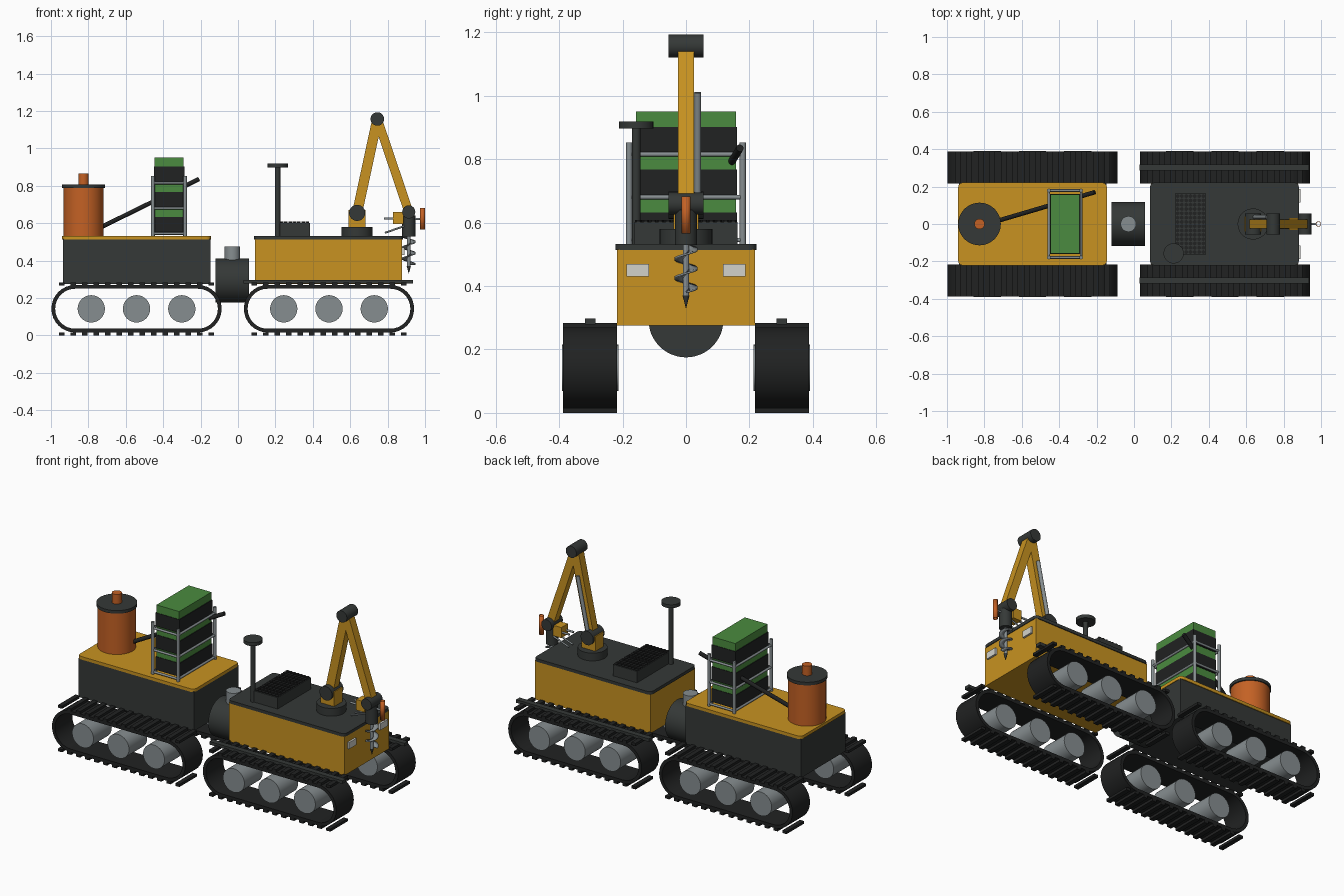
import bpy, bmesh, math
from mathutils import Vector

if "Cube" in bpy.data.objects:
    bpy.data.objects.remove(bpy.data.objects["Cube"])

def mat(name, r, g, b):
    m = bpy.data.materials.new(name)
    m.diffuse_color = (r, g, b, 1)
    m.use_nodes = True
    m.node_tree.nodes["Principled BSDF"].inputs["Base Color"].default_value = m.diffuse_color
    return m

YELLOW = mat("yellow_paint", 0.58, 0.29, 0.015)
DARK = mat("dark_metal", 0.035, 0.04, 0.038)
BLACK = mat("rubber", 0.015, 0.016, 0.016)
ORANGE = mat("orange_paint", 0.55, 0.12, 0.018)
GREEN = mat("green_plants", 0.07, 0.26, 0.05)
STEEL = mat("steel", 0.24, 0.27, 0.28)
LAMP = mat("lamp_glass", 0.65, 0.65, 0.6)

def finish(bm, name, m, smooth=True):
    bmesh.ops.recalc_face_normals(bm, faces=bm.faces)
    me = bpy.data.meshes.new(name)
    bm.to_mesh(me)
    bm.free()
    ob = bpy.data.objects.new(name, me)
    bpy.context.collection.objects.link(ob)
    me.materials.append(m)
    if smooth:
        bpy.ops.object.select_all(action='DESELECT')
        ob.select_set(True)
        bpy.context.view_layer.objects.active = ob
        bpy.ops.object.shade_smooth_by_angle(angle=math.radians(35))
    return ob

def add_box(bm, x0, x1, y0, y1, z0, z1):
    verts = bmesh.ops.create_cube(bm, size=1)["verts"]
    for v in verts:
        v.co = ((x0 + x1) / 2 + v.co.x * (x1 - x0), (y0 + y1) / 2 + v.co.y * (y1 - y0),
                (z0 + z1) / 2 + v.co.z * (z1 - z0))
    return verts

def box(name, m, x0, x1, y0, y1, z0, z1, corner=0):
    bm = bmesh.new()
    add_box(bm, x0, x1, y0, y1, z0, z1)
    if corner:
        edges = [e for e in bm.edges if abs(e.verts[0].co.z - e.verts[1].co.z) > 1e-4]
        bmesh.ops.bevel(bm, geom=edges, offset=corner, segments=3, profile=0.5, affect='EDGES')
    return finish(bm, name, m, corner > 0)

def add_rod(bm, a, b, r, r2=None, n=24, caps=True):
    a, b = Vector(a), Vector(b)
    verts = bmesh.ops.create_cone(bm, cap_ends=caps, segments=n, radius1=r,
                                  radius2=r if r2 is None else r2, depth=(b - a).length)["verts"]
    q = Vector((0, 0, 1)).rotation_difference(b - a)
    for v in verts:
        v.co = q @ v.co + (a + b) / 2

def rod(name, m, a, b, r, r2=None, n=32, caps=True):
    bm = bmesh.new()
    add_rod(bm, a, b, r, r2, n, caps)
    return finish(bm, name, m)

def beam(name, m, a, b, width, depth):
    # square bar in the xz plane from a to b, given as (x, z)
    a, b = Vector((a[0], 0, a[1])), Vector((b[0], 0, b[1]))
    bm = bmesh.new()
    verts = add_box(bm, -width / 2, width / 2, -depth / 2, depth / 2, 0, (b - a).length)
    q = Vector((0, 0, 1)).rotation_difference(b - a)
    for v in verts:
        v.co = q @ v.co + a
    return finish(bm, name, m, False)

def belt(name, cx, cy):
    # hollow stadium loop
    bm = bmesh.new()
    cz, flat, n = 0.1425, 0.328, 16
    def loop(r, y):
        out = []
        for side in (1, -1):
            for i in range(n + 1):
                a = -math.pi / 2 + math.pi * i / n
                out.append(bm.verts.new((cx + side * (flat + r * math.cos(a)), y, cz + side * r * math.sin(a))))
        return out
    rings = [loop(0.127, cy - 0.085), loop(0.127, cy + 0.085), loop(0.107, cy + 0.085), loop(0.107, cy - 0.085)]
    for k in range(4):
        p, q = rings[k], rings[(k + 1) % 4]
        for i in range(len(p)):
            j = (i + 1) % len(p)
            bm.faces.new((p[i], p[j], q[j], q[i]))
    return finish(bm, name, BLACK)

# Tracks, cleats and wheels for both units
for unit, cx in (("rear", -0.5425), ("front", 0.4865)):
    for side, s in (("left", 1), ("right", -1)):
        cy = 0.302 * s
        belt(f"{unit}_{side}_track_belt", cx, cy)
        bm = bmesh.new()
        for i in range(14):
            x = cx - 0.4 + 0.8 * i / 13
            for z in (0, 0.268):
                add_box(bm, x - 0.014, x + 0.014, cy - 0.085, cy + 0.085, z, z + 0.016)
        finish(bm, f"{unit}_{side}_track_cleats", BLACK, False)
        for i in (-1, 0, 1):
            x = cx + 0.242 * i
            rod(f"{unit}_{side}_wheel_{i + 2}", STEEL, (x, cy - 0.089, 0.142), (x, cy + 0.089, 0.142), 0.073)
        if unit == "front":
            box(f"{side}_track_rail", DARK, 0.03, 0.935, cy - 0.017, cy + 0.017, 0.278, 0.297)

# Bodies, decks and headlights
box("rear_body", DARK, -0.935, -0.148, -0.217, 0.217, 0.275, 0.515)
box("rear_deck", YELLOW, -0.94, -0.145, -0.222, 0.222, 0.513, 0.532, 0.025)
box("front_body", YELLOW, 0.09, 0.878, -0.217, 0.217, 0.275, 0.515)
box("front_deck", DARK, 0.085, 0.882, -0.222, 0.222, 0.513, 0.532, 0.025)
for s in (-1, 1):
    box("headlight", LAMP, 0.87, 0.89, 0.152 * s - 0.036, 0.152 * s + 0.036, 0.43, 0.47)

# Articulated joint between the units
rod("joint_drum", DARK, (-0.12, 0, 0.293), (0.06, 0, 0.293), 0.118, n=48)
rod("joint_pin", STEEL, (-0.03, 0, 0.2), (-0.03, 0, 0.475), 0.042)

# Orange tank with lid, cap and feed pipe
rod("tank", ORANGE, (-0.826, 0, 0.53), (-0.826, 0, 0.79), 0.107, n=48)
rod("tank_lid", DARK, (-0.826, 0, 0.787), (-0.826, 0, 0.806), 0.114, n=48)
rod("tank_cap", ORANGE, (-0.826, 0, 0.805), (-0.826, 0, 0.865), 0.028)
rod("feed_pipe", BLACK, (-0.76, 0.008, 0.565), (-0.21, 0.17, 0.835), 0.012, n=16)

# Seedling rack: three trays in a tube frame
bm = bmesh.new()
xs, ys = (-0.455, -0.283), (-0.179, 0.179)
for x in xs:
    for y in ys:
        add_rod(bm, (x, y, 0.53), (x, y, 0.853), 0.01, n=12)
for z in (0.545, 0.68, 0.815):
    for x in xs:
        add_rod(bm, (x, ys[0], z), (x, ys[1], z), 0.007, n=12)
    for y in ys:
        add_rod(bm, (xs[0], y, z), (xs[1], y, z), 0.007, n=12)
finish(bm, "rack_frame", STEEL)
for i in range(3):
    z = 0.55 + 0.135 * i
    box(f"tray_{i + 1}", BLACK, -0.45, -0.287, -0.16, 0.16, z, z + 0.082)
    box(f"seedlings_{i + 1}", GREEN, -0.446, -0.291, -0.157, 0.157, z + 0.082, z + 0.13)

# Sensor mast and vent box
rod("sensor_mast", DARK, (0.212, -0.157, 0.53), (0.212, -0.157, 0.9), 0.014, n=20)
rod("sensor_head", DARK, (0.212, -0.157, 0.897), (0.212, -0.157, 0.918), 0.054)
box("vent_box", DARK, 0.22, 0.384, -0.163, 0.163, 0.53, 0.602)
bm = bmesh.new()
for i in range(7):
    for j in range(14):
        x, y = 0.233 + 0.023 * i, -0.15 + 0.023 * j
        add_rod(bm, (x, y, 0.6), (x, y, 0.608), 0.011, n=6)
finish(bm, "vent_mesh", BLACK, False)

# Arm: turntable, pedestal, two booms, three pivots and a ram
S, E, W = (0.637, 0.655), (0.745, 1.157), (0.913, 0.66)
rod("turntable", DARK, (S[0], 0, 0.53), (S[0], 0, 0.58), 0.083, n=40)
box("pedestal", YELLOW, 0.59, 0.683, -0.04, 0.04, 0.578, 0.67)
beam("lower_boom", YELLOW, S, E, 0.054, 0.05)
beam("upper_boom", YELLOW, E, W, 0.048, 0.05)
for name, p, r in (("shoulder", S, 0.043), ("elbow", E, 0.036), ("wrist", W, 0.035)):
    rod(name + "_pivot", DARK, (p[0], -0.055, p[1]), (p[0], 0.055, p[1]), r)
rod("boom_ram", STEEL, (0.645, 0.037, 0.69), (0.713, 0.037, 1.01), 0.011, n=20)

# Tool head: motor, gripper and sampling tube
rod("auger_motor", DARK, (W[0], 0, 0.53), (W[0], 0, 0.64), 0.035)
box("gripper_block", YELLOW, 0.828, 0.885, -0.032, 0.032, 0.595, 0.66)
for s in (-1, 1):
    rod("gripper_finger", STEEL, (0.78, 0.02 * s, 0.625), (0.835, 0.02 * s, 0.625), 0.006, n=12)
    rod("gripper_hook", STEEL, (0.785, 0.02 * s, 0.548), (0.89, 0.02 * s, 0.585), 0.005, n=12)
rod("tube_bracket", STEEL, (0.93, 0, 0.622), (0.974, 0, 0.622), 0.006, n=12)
tube = rod("sample_tube", ORANGE, (0.986, 0, 0.565), (0.986, 0, 0.682), 0.014, n=24, caps=False)
wall = tube.modifiers.new("wall", 'SOLIDIFY')
wall.thickness = 0.003

# Auger: shaft, tip and helical flight
rod("auger_shaft", STEEL, (W[0], 0, 0.37), (W[0], 0, 0.54), 0.01, n=20)
rod("auger_tip", DARK, (W[0], 0, 0.37), (W[0], 0, 0.33), 0.011, 0.0005, n=20)
bm = bmesh.new()
prev, steps = None, 72
for i in range(steps + 1):
    t = i / steps
    a = 2 * math.pi * 2.5 * t
    z = 0.38 + 0.15 * t
    cur = [bm.verts.new((W[0] + r * math.cos(a), r * math.sin(a), z)) for r in (0.008, 0.037)]
    if prev:
        bm.faces.new((prev[0], prev[1], cur[1], cur[0]))
    prev = cur
flight = finish(bm, "auger_flight", STEEL)
thick = flight.modifiers.new("thickness", 'SOLIDIFY')
thick.thickness = 0.006
thick.offset = 0
